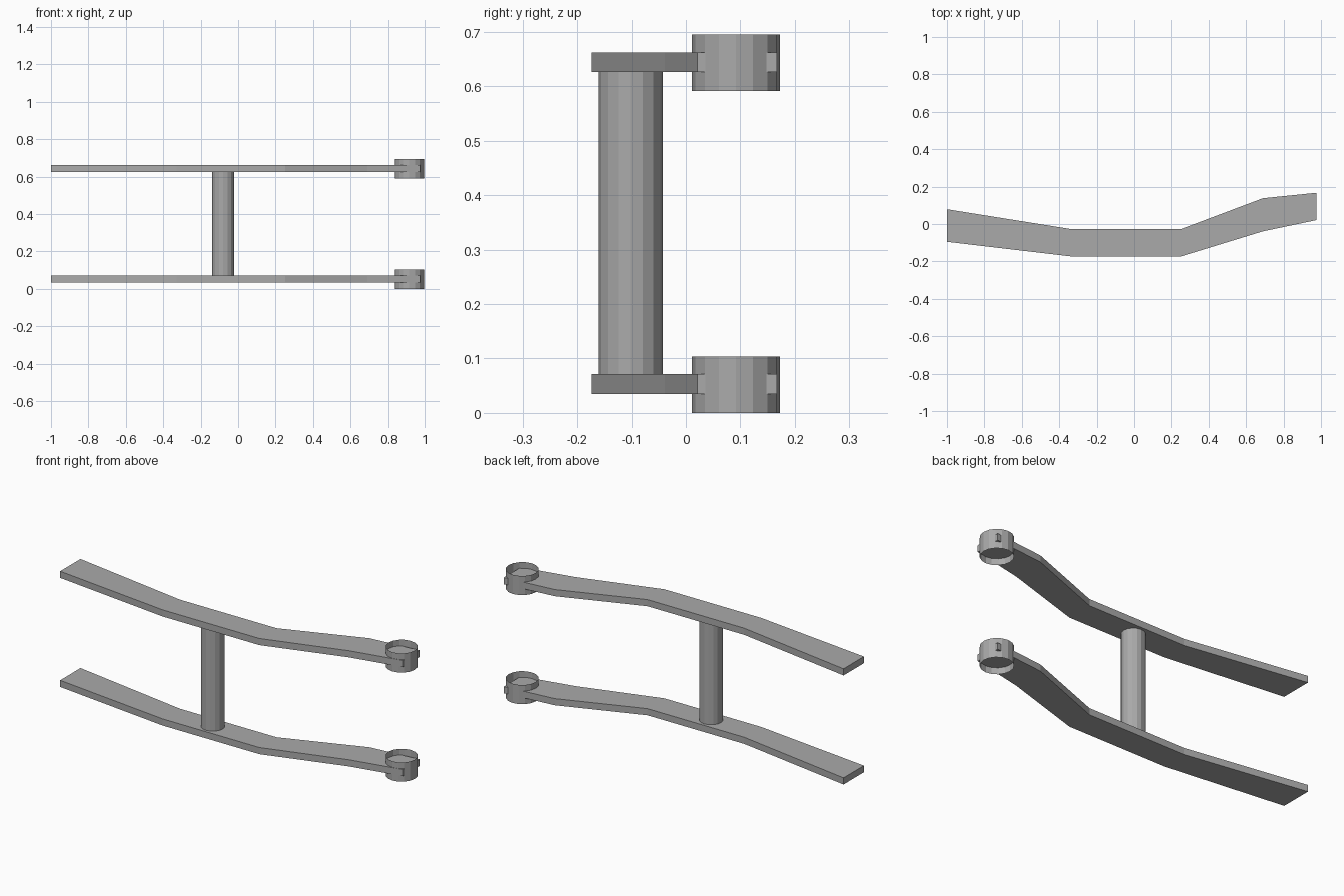
import bpy, bmesh, math

if "Cube" in bpy.data.objects:
    bpy.data.objects.remove(bpy.data.objects["Cube"])

grey = bpy.data.materials.new("plain grey")
grey.diffuse_color = (0.40, 0.40, 0.40, 1)
grey.use_nodes = True
grey.node_tree.nodes["Principled BSDF"].inputs["Base Color"].default_value = grey.diffuse_color


def finish(name, bm):
    bmesh.ops.recalc_face_normals(bm, faces=bm.faces)
    mesh = bpy.data.meshes.new(name)
    bm.to_mesh(mesh)
    bm.free()
    mesh.materials.append(grey)
    obj = bpy.data.objects.new(name, mesh)
    bpy.context.collection.objects.link(obj)


def tube(name, x, y, z0, z1, radius, sides=16):
    """Thin open-ended faceted tube."""
    bm = bmesh.new()
    rings = []
    for z in (z0, z1):
        rings.append([bm.verts.new((x + radius * math.cos(i * math.tau / sides),
                                    y + radius * math.sin(i * math.tau / sides), z))
                      for i in range(sides)])
    for i in range(sides):
        j = (i + 1) % sides
        bm.faces.new((rings[0][i], rings[0][j], rings[1][j], rings[1][i]))
    finish(name, bm)


# Bent arm stations: x, front y, back y
STATIONS = [(-1.0, -0.095, 0.079), (-0.33, -0.174, -0.028), (0.25, -0.174, -0.028),
            (0.69, -0.039, 0.138), (0.975, 0.021, 0.167)]


def arm(name, z0, z1):
    """Flat bar swept through the stations."""
    bm = bmesh.new()
    loops = [[bm.verts.new(p) for p in ((x, a, z0), (x, b, z0), (x, b, z1), (x, a, z1))]
             for x, a, b in STATIONS]
    for s, t in zip(loops, loops[1:]):
        for i in range(4):
            j = (i + 1) % 4
            bm.faces.new((s[i], s[j], t[j], t[i]))
    bm.faces.new(loops[0])
    bm.faces.new(loops[-1])
    finish(name, bm)


# Lower and upper levels, each an arm with an end ring
for level, base in (("lower", 0.0), ("upper", 0.591)):
    arm(level + "_arm", base + 0.035, base + 0.071)
    tube(level + "_end_ring", 0.917, 0.092, base, base + 0.104, 0.081)

# Upright post joining the arms
tube("upright_post", -0.08, -0.1015, 0.071, 0.626, 0.059)
